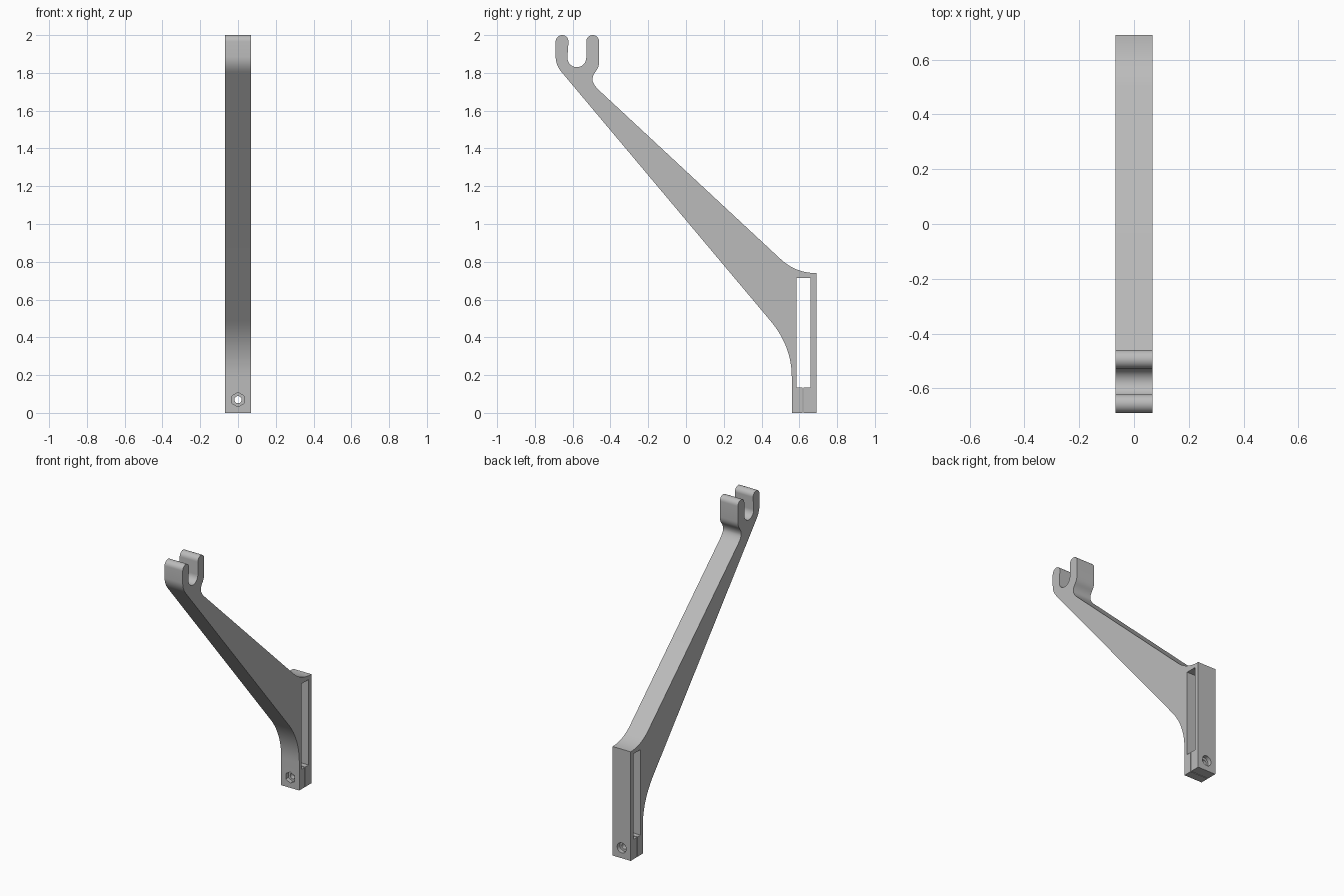
import bpy, bmesh, math
from mathutils import Vector, Matrix

cube = bpy.data.objects.get("Cube")
if cube:
    bpy.data.objects.remove(cube, do_unlink=True)

HALF_WIDTH = 0.068

grey = bpy.data.materials.new("grey plastic")
grey.use_nodes = True
grey.diffuse_color = (0.5, 0.5, 0.5, 1)
grey.node_tree.nodes["Principled BSDF"].inputs["Base Color"].default_value = (0.5, 0.5, 0.5, 1)


def blend(start, corner, end, steps=12):
    """Rounded transition between two straight edges meeting at corner."""
    a, c, b = Vector(start), Vector(corner), Vector(end)
    return [a * (1 - t) ** 2 + c * 2 * t * (1 - t) + b * t * t
            for t in (i / steps for i in range(steps + 1))]


def arc(y, z, radius, first, last, steps=16):
    angles = [math.radians(first + (last - first) * i / steps) for i in range(steps + 1)]
    return [Vector((y + radius * math.cos(a), z + radius * math.sin(a))) for a in angles]


def add_object(name, bm):
    bmesh.ops.recalc_face_normals(bm, faces=bm.faces)
    mesh = bpy.data.meshes.new(name)
    bm.to_mesh(mesh)
    bm.free()
    obj = bpy.data.objects.new(name, mesh)
    mesh.materials.append(grey)
    bpy.context.collection.objects.link(obj)
    return obj


def bore(name, sides, radius, y0, y1, z=0.07):
    """Prism along y used as a cutter."""
    bm = bmesh.new()
    turn = Matrix.Translation((0, (y0 + y1) / 2, z)) @ Matrix.Rotation(math.pi / 2, 4, 'X')
    bmesh.ops.create_cone(bm, cap_ends=True, segments=sides, radius1=radius,
                          radius2=radius, depth=y1 - y0, matrix=turn)
    return add_object(name, bm)


# Side outline: clamp foot with slot and slit, arm, forked tip
outline = [Vector(p) for p in (
    (0.56, 0), (0.618, 0), (0.618, 0.135), (0.585, 0.135), (0.585, 0.715),
    (0.66, 0.715), (0.66, 0.135), (0.623, 0.135), (0.623, 0), (0.69, 0))]
outline += blend((0.69, 0.74), (0.58, 0.74), (0.5, 0.815))[:]
outline += blend((-0.455, 1.703), (-0.495, 1.74), (-0.495, 1.765))
outline += blend((-0.495, 1.765), (-0.495, 1.785), (-0.478, 1.808), 6)[1:]
outline += blend((-0.478, 1.808), (-0.46, 1.83), (-0.46, 1.86), 6)[1:]
outline += arc(-0.494, 1.966, 0.034, 0, 180)
outline += arc(-0.578, 1.88, 0.05, 0, -180)
outline += arc(-0.656, 1.966, 0.034, 0, 180)
outline += blend((-0.69, 1.885), (-0.69, 1.84), (-0.655, 1.80))
outline += blend((0.445, 0.49), (0.56, 0.354), (0.56, 0.19))

bm = bmesh.new()
side = bm.faces.new([bm.verts.new((-HALF_WIDTH, p.x, p.y)) for p in outline])
extruded = bmesh.ops.extrude_face_region(bm, geom=[side], use_keep_orig=True)
moved = [v for v in extruded["geom"] if isinstance(v, bmesh.types.BMVert)]
bmesh.ops.translate(bm, verts=moved, vec=(2 * HALF_WIDTH, 0, 0))
bracket = add_object("bracket_arm", bm)

# Clamp screw: through hole, hexagonal nut pocket in front, round head pocket behind
cutters = [bore("screw_hole", 32, 0.019, 0.5, 0.75),
           bore("nut_pocket", 6, 0.038, 0.5, 0.587),
           bore("screw_head_pocket", 32, 0.034, 0.662, 0.75)]
bpy.context.view_layer.objects.active = bracket
for cutter in cutters:
    cutter.hide_render = True
    cut = bracket.modifiers.new(cutter.name, 'BOOLEAN')
    cut.operation = 'DIFFERENCE'
    cut.solver = 'EXACT'
    cut.object = cutter
    bpy.ops.object.modifier_apply(modifier=cut.name)
    bpy.data.objects.remove(cutter, do_unlink=True)

# Smooth curves, crisp edges
bpy.ops.object.select_all(action='DESELECT')
bracket.select_set(True)
bpy.ops.object.shade_smooth_by_angle(angle=math.radians(30))
